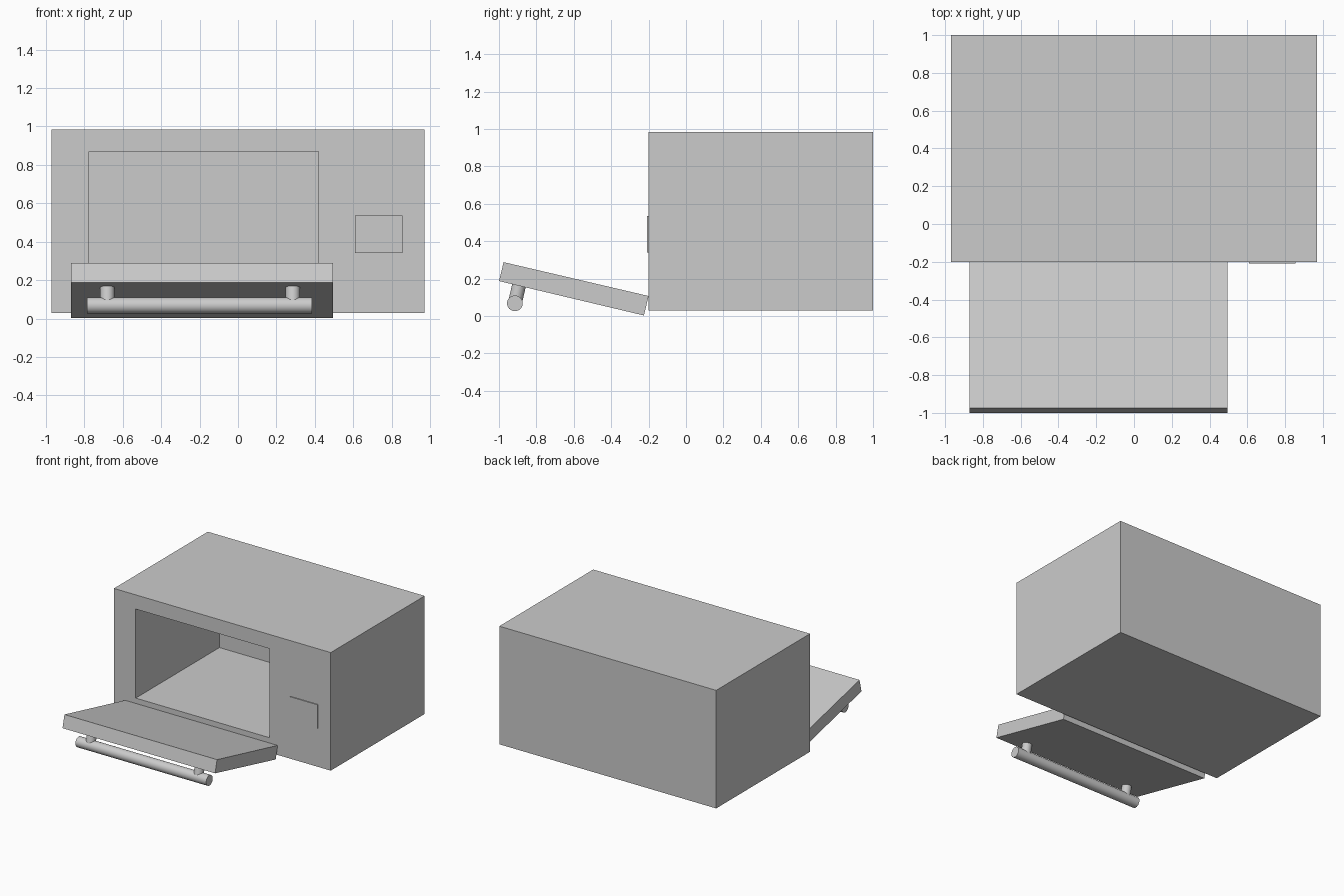
import bpy, bmesh, math
from mathutils import Vector

if "Cube" in bpy.data.objects:
    bpy.data.objects.remove(bpy.data.objects["Cube"])


def add_mesh(name, bm):
    bmesh.ops.recalc_face_normals(bm, faces=bm.faces)
    me = bpy.data.meshes.new(name)
    bm.to_mesh(me)
    bm.free()
    ob = bpy.data.objects.new(name, me)
    bpy.context.collection.objects.link(ob)
    return ob


def bridge(bm, a, b):
    for i in range(len(a)):
        j = (i + 1) % len(a)
        bm.faces.new((a[i], a[j], b[j], b[i]))


def rect(bm, x0, x1, z0, z1, y):
    return [bm.verts.new((x, y, z)) for x, z in ((x0, z0), (x1, z0), (x1, z1), (x0, z1))]


def extrude_x(name, profile, x0, x1):
    bm = bmesh.new()
    a, b = [[bm.verts.new((x, y, z)) for y, z in profile] for x in (x0, x1)]
    bridge(bm, a, b)
    bm.faces.new(a)
    bm.faces.new(b)
    return add_mesh(name, bm)


def rod(name, p, q, r):
    p, q = Vector(p), Vector(q)
    bpy.ops.mesh.primitive_cylinder_add(vertices=32, radius=r, depth=(q - p).length,
                                        location=(p + q) / 2)
    ob = bpy.context.object
    ob.name = name
    ob.rotation_euler = (q - p).to_track_quat('Z', 'Y').to_euler()
    bpy.ops.object.shade_smooth_by_angle(angle=math.radians(35))
    return ob


# Oven body: closed outer box with the cooking cavity sunk into the front
bm = bmesh.new()
loops = [rect(bm, -0.97, 0.97, 0.03, 0.985, 1.0),
         rect(bm, -0.97, 0.97, 0.03, 0.985, -0.2),
         rect(bm, -0.775, 0.42, 0.15, 0.87, -0.2),
         rect(bm, -0.775, 0.42, 0.15, 0.87, 0.87)]
for a, b in zip(loops, loops[1:]):
    bridge(bm, a, b)
bm.faces.new(loops[0])
bm.faces.new(loops[-1])
add_mesh("oven_body", bm)

# Raised control plate on the right of the front
extrude_x("control_plate", [(-0.208, 0.34), (-0.198, 0.34), (-0.198, 0.535), (-0.208, 0.535)],
          0.61, 0.855)

# Door swung down, tip slightly raised
extrude_x("door", [(-1.0, 0.187), (-0.225, 0.003), (-0.2, 0.107), (-0.975, 0.288)],
          -0.87, 0.495)

# Handle bar and its two stand-offs under the door
hy, hz = -0.915, 0.068
rod("handle_bar", (-0.785, hy, hz), (0.385, hy, hz), 0.042)
for side, x in (("left", -0.68), ("right", 0.285)):
    rod("handle_post_" + side, (x, hy, hz), (x, hy + 0.025, hz + 0.108), 0.037)
